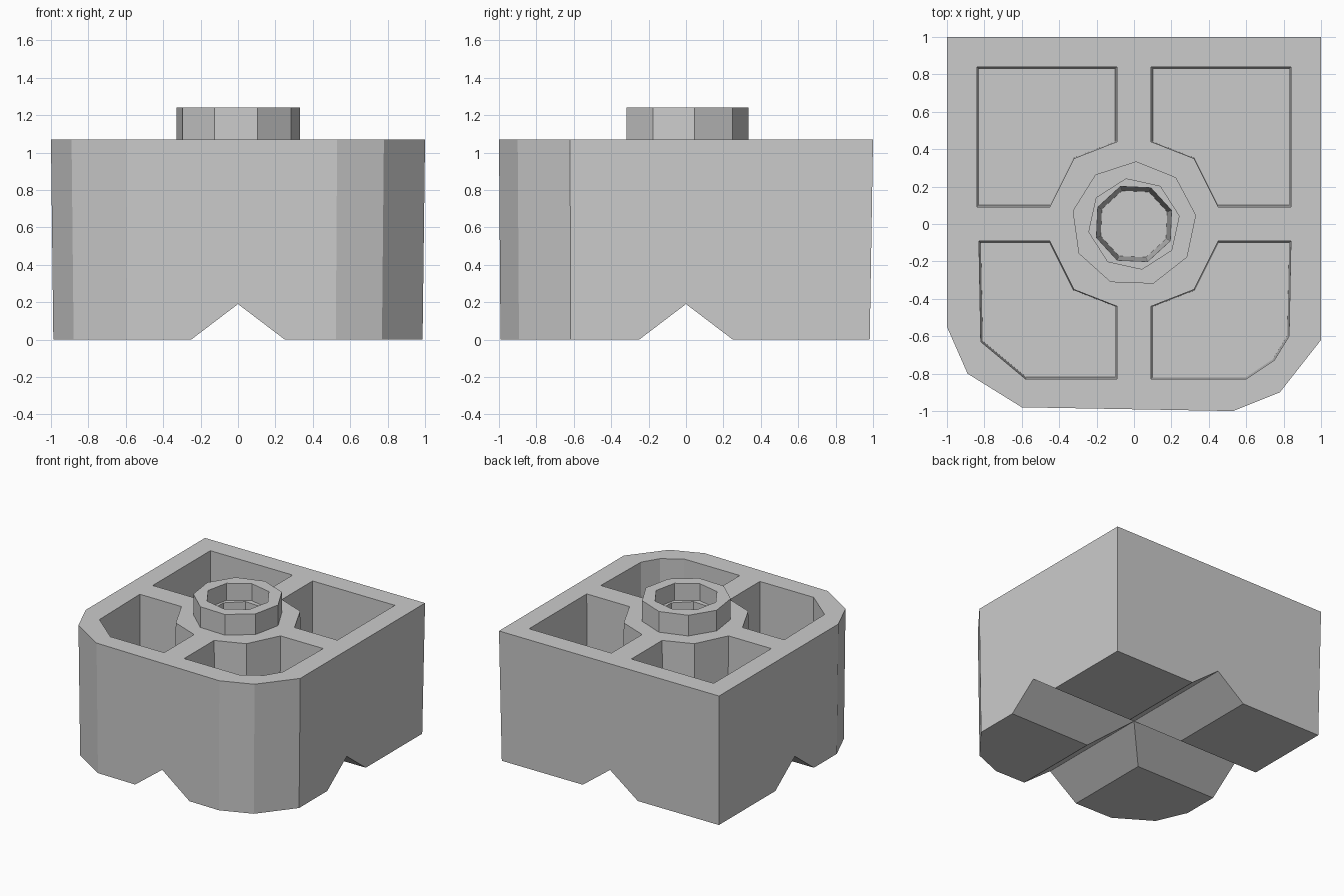
import bpy, bmesh, math
from mathutils import Vector, Matrix

if "Cube" in bpy.data.objects:
    bpy.data.objects.remove(bpy.data.objects["Cube"])


def prism(name, pts, z0, z1, bottom_scale=1.0):
    """Extrude an outline from z0 to z1, with the bottom drawn in slightly."""
    mid = sum((Vector(p) for p in pts), Vector((0, 0))) / len(pts)
    bm = bmesh.new()
    low = []
    for p in pts:
        q = mid + (Vector(p) - mid) * bottom_scale
        low.append(bm.verts.new((q.x, q.y, z0)))
    top = [bm.verts.new((p[0], p[1], z1)) for p in pts]
    bm.faces.new(low)
    bm.faces.new(top)
    n = len(pts)
    for i in range(n):
        j = (i + 1) % n
        bm.faces.new((low[i], low[j], top[j], top[i]))
    bmesh.ops.recalc_face_normals(bm, faces=bm.faces)
    me = bpy.data.meshes.new(name)
    bm.to_mesh(me)
    bm.free()
    ob = bpy.data.objects.new(name, me)
    bpy.context.collection.objects.link(ob)
    return ob


def ring(n, r, start):
    return [(r * math.cos(math.radians(start) + i * math.tau / n),
             r * math.sin(math.radians(start) + i * math.tau / n)) for i in range(n)]


def combine(target, tool, operation='DIFFERENCE'):
    """Apply a boolean and discard the helper."""
    tool.hide_render = True
    mod = target.modifiers.new(tool.name, 'BOOLEAN')
    mod.operation = operation
    mod.solver = 'EXACT'
    mod.object = tool
    bpy.context.view_layer.objects.active = target
    bpy.ops.object.modifier_apply(modifier=mod.name)
    bpy.data.objects.remove(tool, do_unlink=True)


# Block with square back corners and faceted front corners
block = prism("block", [(-1, 1), (1, 1), (1, -0.62), (0.78, -0.9), (0.53, -1),
                        (-0.6, -0.98), (-0.89, -0.8), (-1, -0.55)], 0, 1.07, 0.987)

# Nine-sided collar on top
combine(block, prism("collar", ring(9, 0.335, 8), 0.9, 1.24), 'UNION')

# Four pockets leaving a cross of ribs and a central column
hub = [(0.09, 0.44), (0.32, 0.35), (0.45, 0.09)]
outer_corners = {
    (1, 1): [(0.84, 0.09), (0.84, 0.84), (0.09, 0.84)],
    (-1, 1): [(0.84, 0.09), (0.84, 0.84), (0.09, 0.84)],
    (-1, -1): [(0.83, 0.09), (0.82, 0.63), (0.58, 0.83), (0.09, 0.83)],
    (1, -1): [(0.84, 0.09), (0.83, 0.6), (0.75, 0.73), (0.6, 0.83), (0.09, 0.83)],
}
FLOOR = 0.26
for (sx, sy), outer in outer_corners.items():
    pts = [(x * sx, y * sy) for x, y in hub + outer]
    combine(block, prism("pocket", pts, FLOOR, 1.15, 0.97))

# Stepped bore through the collar and column
combine(block, prism("bore_mouth", ring(8, 0.245, 10), 1.1, 1.3))
combine(block, prism("bore", ring(8, 0.215, 20), FLOOR, 1.15, 0.88))

# Crossed V grooves underneath
for turn in (0, 90):
    groove = prism("groove", [(-0.382, -0.1), (0.382, -0.1), (0, 0.19)], -1.5, 1.5)
    groove.data.transform(Matrix.Rotation(math.radians(turn), 4, 'Z')
                          @ Matrix.Rotation(math.radians(90), 4, 'X'))
    combine(block, groove)
